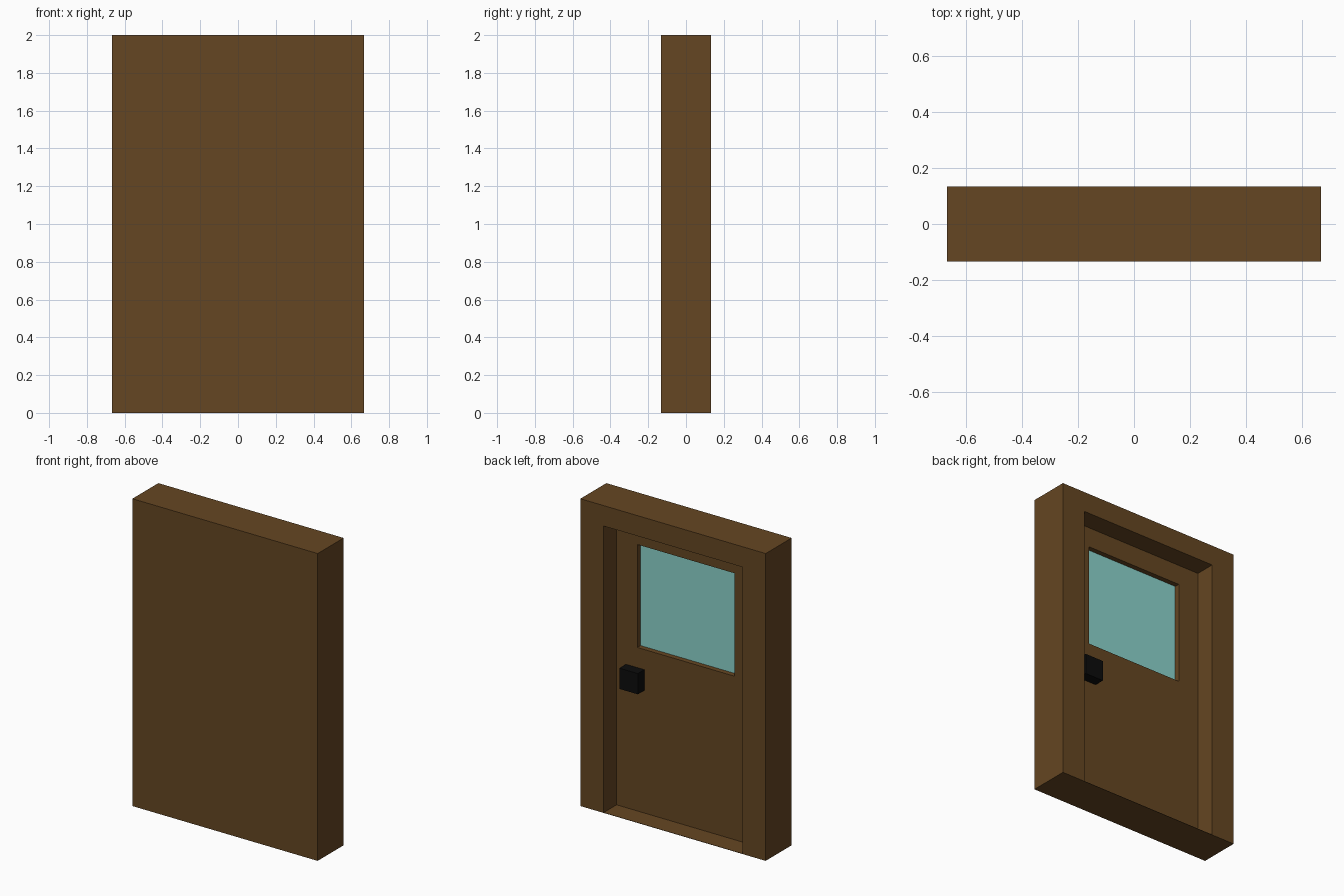
import bpy

if "Cube" in bpy.data.objects:
    bpy.data.objects.remove(bpy.data.objects["Cube"])


def material(name, rgb):
    """Flat colour from 0-255 sRGB, stored as linear values."""
    lin = [((c / 255 + 0.055) / 1.055) ** 2.4 for c in rgb]
    mat = bpy.data.materials.new(name)
    mat.diffuse_color = (*lin, 1)
    mat.use_nodes = True
    mat.node_tree.nodes["Principled BSDF"].inputs["Base Color"].default_value = mat.diffuse_color
    return mat


def box(name, lo, hi, mat=None):
    """Axis-aligned box between two opposite corners."""
    bpy.ops.mesh.primitive_cube_add(size=1)
    obj = bpy.context.object
    obj.name = name
    for v in obj.data.vertices:
        v.co = [lo[i] if v.co[i] < 0 else hi[i] for i in range(3)]
    if mat:
        obj.data.materials.append(mat)
    return obj


def cut(target, lo, hi):
    """Carve a box-shaped recess out of the target."""
    cutter = box("cutter", lo, hi)
    cutter.hide_render = True
    mod = target.modifiers.new("recess", "BOOLEAN")
    mod.operation = "DIFFERENCE"
    mod.solver = "EXACT"
    mod.object = cutter
    bpy.context.view_layer.objects.active = target
    bpy.ops.object.modifier_apply(modifier=mod.name)
    bpy.data.objects.remove(cutter)


wood = material("brown wood", (101, 70, 34))
glass = material("teal glass", (140, 212, 204))
black = material("black metal", (12, 12, 12))

# Frame and door: solid slab with the doorway recessed from the back (+y)
door = box("door_and_frame", (-0.667, -0.133, 0), (0.667, 0.133, 2), wood)
cut(door, (-0.5, 0, 0.002), (0.5, 0.3, 1.867))

# Window recess in the door leaf, with the pane set into it
cut(door, (-0.35, -0.037, 1.066), (0.35, 0.1, 1.736))
box("window_pane", (-0.35, -0.037, 1.066), (0.35, -0.033, 1.736), glass)

# Square knob on the door leaf
box("door_knob", (0.3, 0, 0.8), (0.433, 0.067, 0.935), black)
